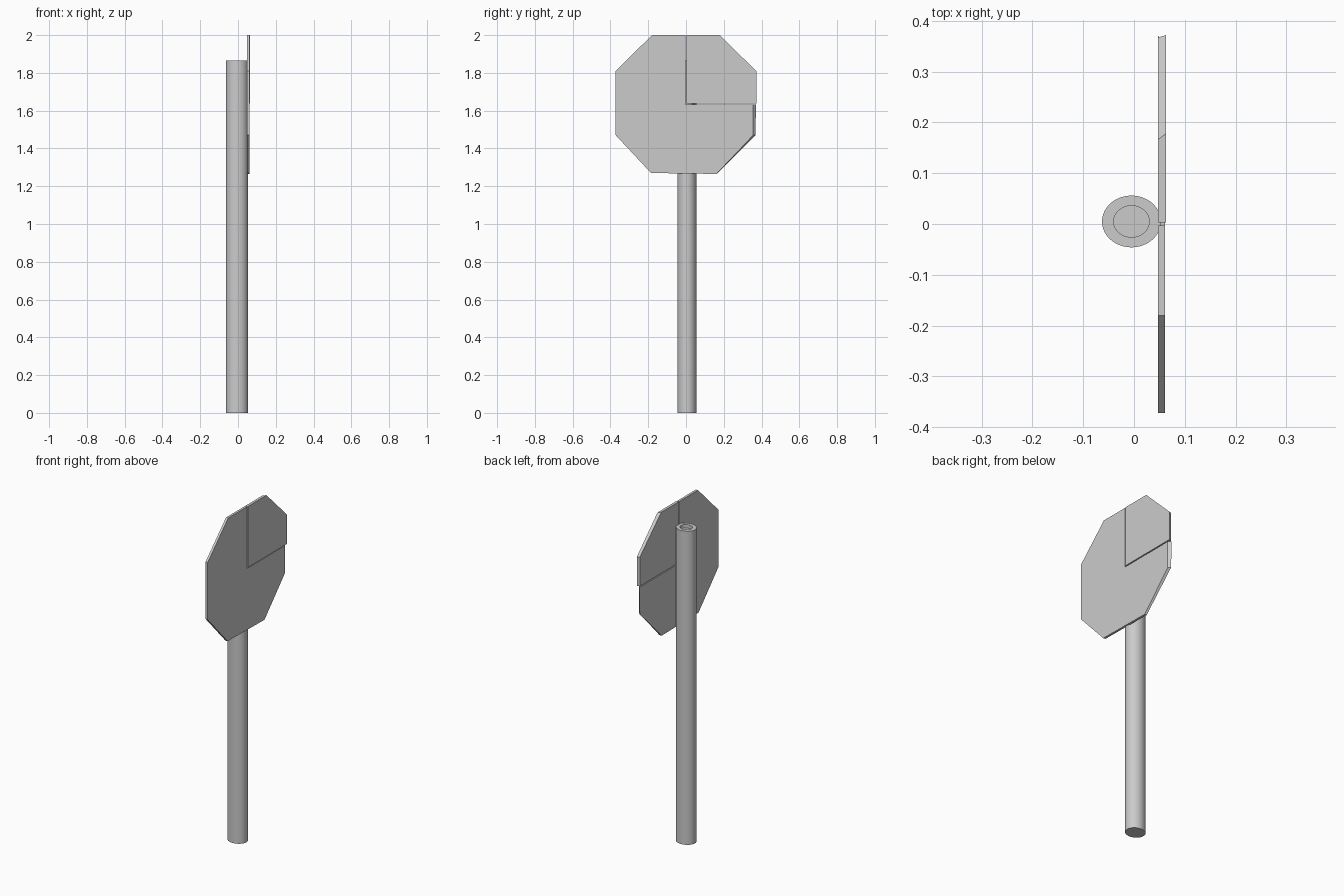
import bpy, bmesh, math

if "Cube" in bpy.data.objects:
    bpy.data.objects.remove(bpy.data.objects["Cube"])


def finish(bm, name):
    bmesh.ops.recalc_face_normals(bm, faces=bm.faces[:])
    mesh = bpy.data.meshes.new(name)
    bm.to_mesh(mesh)
    bm.free()
    ob = bpy.data.objects.new(name, mesh)
    bpy.context.collection.objects.link(ob)
    return ob


def bridge(bm, a, b):
    n = len(a)
    for i in range(n):
        j = (i + 1) % n
        bm.faces.new((a[i], a[j], b[j], b[i]))


def plate(name, back, front, x_back, x_front):
    """Solid sheet between a back and a front outline given as (y, z)."""
    bm = bmesh.new()
    a = [bm.verts.new((x_back, y, z)) for y, z in back]
    b = [bm.verts.new((x_front, y, z)) for y, z in front]
    bm.faces.new(a)
    bm.faces.new(b)
    bridge(bm, a, b)
    return finish(bm, name)


# Oval post with a shallow recess in its top: (x radius, y radius, z)
rings = [(0.058, 0.051, 0.0), (0.058, 0.051, 1.865),
         (0.035, 0.031, 1.865), (0.035, 0.031, 1.845)]
bm = bmesh.new()
loops = []
for rx, ry, z in rings:
    loops.append([bm.verts.new((-0.005 + rx * math.cos(k * math.tau / 48),
                                0.005 + ry * math.sin(k * math.tau / 48), z))
                  for k in range(48)])
for a, b in zip(loops, loops[1:]):
    bridge(bm, a, b)
bm.faces.new(loops[0])
bm.faces.new(loops[-1])
post = finish(bm, "post")
bpy.context.view_layer.objects.active = post
post.select_set(True)
bpy.ops.object.shade_smooth_by_angle(angle=math.radians(35))

# Octagonal sign, three quarters in one sheet; its right edge is slanted
left = [(-0.003, 2.0), (-0.18, 2.0), (-0.372, 1.81), (-0.372, 1.47),
        (-0.185, 1.27), (0.162, 1.265)]
inner = [(-0.003, 1.632)]
plate("sign_panel",
      left + [(0.367, 1.47), (0.371, 1.632)] + inner,
      left + [(0.355, 1.47), (0.355, 1.632)] + inner,
      0.047, 0.061)

# Separate upper quarter, set off by a thin seam
plate("sign_quarter_panel",
      [(0.003, 2.0), (0.166, 2.0), (0.367, 1.81), (0.367, 1.637), (0.003, 1.637)],
      [(0.003, 2.0), (0.178, 2.0), (0.372, 1.81), (0.372, 1.637), (0.003, 1.637)],
      0.047, 0.063)
